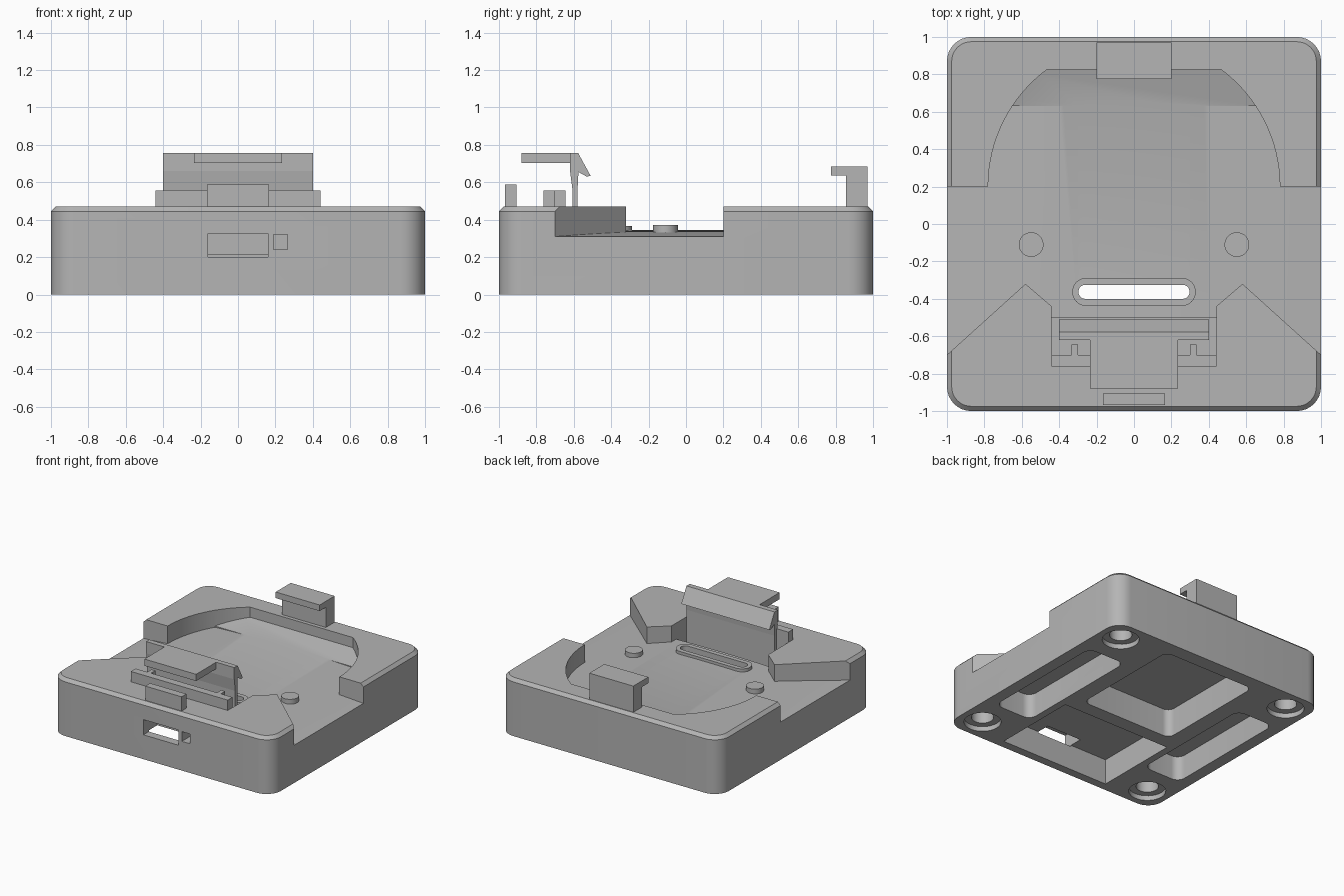
import bpy, bmesh, math
from mathutils import Vector

if "Cube" in bpy.data.objects:
    bpy.data.objects.remove(bpy.data.objects["Cube"])

plastic = bpy.data.materials.new("grey_plastic")
plastic.diffuse_color = (0.46, 0.46, 0.46, 1)
plastic.use_nodes = True
plastic.node_tree.nodes["Principled BSDF"].inputs["Base Color"].default_value = plastic.diffuse_color

# Which 3D axes take profile u, profile v and the extrusion
AXES = {"z": lambda u, v, w: (u, v, w),
        "x": lambda u, v, w: (w, u, v),
        "y": lambda u, v, w: (u, w, v)}


def prism(name, pts, lo, hi, axis="z"):
    """Extrude a closed 2D profile along an axis."""
    bm = bmesh.new()
    put = AXES[axis]
    a = [bm.verts.new(put(u, v, lo)) for u, v in pts]
    b = [bm.verts.new(put(u, v, hi)) for u, v in pts]
    bm.faces.new(a)
    bm.faces.new(b)
    n = len(pts)
    for i in range(n):
        bm.faces.new((a[i], a[(i + 1) % n], b[(i + 1) % n], b[i]))
    bmesh.ops.recalc_face_normals(bm, faces=bm.faces)
    me = bpy.data.meshes.new(name)
    bm.to_mesh(me)
    bm.free()
    ob = bpy.data.objects.new(name, me)
    bpy.context.collection.objects.link(ob)
    me.materials.append(plastic)
    return ob


def rect(x0, x1, y0, y1, r=0.0, seg=8):
    """Rectangle outline with optional rounded corners."""
    if r == 0:
        return [(x0, y0), (x1, y0), (x1, y1), (x0, y1)]
    pts = []
    for cx, cy, a0 in ((x1 - r, y1 - r, 0), (x0 + r, y1 - r, 90),
                       (x0 + r, y0 + r, 180), (x1 - r, y0 + r, 270)):
        for i in range(seg + 1):
            a = math.radians(a0 + 90 * i / seg)
            pts.append((cx + r * math.cos(a), cy + r * math.sin(a)))
    return pts


def circle(cx, cy, r, n=32):
    return [(cx + r * math.cos(2 * math.pi * i / n),
             cy + r * math.sin(2 * math.pi * i / n)) for i in range(n)]


def boolean(ob, *others, op="DIFFERENCE"):
    """Apply booleans one by one and delete the helpers."""
    for other in others:
        m = ob.modifiers.new("cut", "BOOLEAN")
        m.operation, m.object, m.solver = op, other, "EXACT"
        bpy.context.view_layer.objects.active = ob
        bpy.ops.object.modifier_apply(modifier=m.name)
        bpy.data.objects.remove(other)


def smooth(ob):
    bpy.ops.object.select_all(action="DESELECT")
    ob.select_set(True)
    bpy.context.view_layer.objects.active = ob
    bpy.ops.object.shade_smooth_by_angle(angle=math.radians(25))


# Base block with rounded corners and a chamfered top rim
TOP = 0.47
base = prism("base", rect(-1, 1, -1, 1, 0.13), 0, TOP)
bm = bmesh.new()
bm.from_mesh(base.data)
rim = [e for e in bm.edges if all(v.co.z > TOP - 0.001 for v in e.verts)]
bmesh.ops.bevel(bm, geom=rim, offset=0.025, segments=1, affect="EDGES")
bm.to_mesh(base.data)
bm.free()

# Cradle recess: rounded back, open sides, wedge-shaped front shoulders
R, CY = 0.78, 0.2
a_end = math.asin((0.825 - CY) / R)
half = [(0.44, -0.7), (0.44, -0.44), (0.58, -0.32), (1.1, -0.79), (1.1, CY)]
half += [(R * math.cos(a_end * i / 16), CY + R * math.sin(a_end * i / 16))
         for i in range(17)]
recess = prism("recess", half + [(-x, y) for x, y in reversed(half)], 0.24, 0.7)

# Slightly crowned floor and a ramp at the back are kept out of the cutter
arch = [(-1.2 + 0.1 * i, 0.345 - 0.035 * (-1.2 + 0.1 * i) ** 2) for i in range(25)]
crown = prism("crown", arch + [(1.2, 0.1), (-1.2, 0.1)], -1.2, 1.2, "y")
ramp = prism("ramp", [(0.63, 0.15), (0.63, 0.34), (0.9, 0.405), (0.9, 0.15)],
             -1.15, 1.15, "x")
boolean(recess, crown, ramp)
boolean(base, recess)

# Pocket for the spring latch
boolean(base, prism("latch_pocket", rect(-0.44, 0.44, -0.7, -0.5), 0.27, 0.7))

# Underside pockets
boolean(base,
        prism("back_pocket", rect(-0.42, 0.42, -0.09, 0.88, 0.06), -0.1, 0.23),
        prism("front_pocket", rect(-0.5, 0.5, -0.93, -0.21), -0.1, 0.21))
for s in (-1, 1):
    x0, x1 = sorted((s * 0.56, s * 0.9))
    boolean(base, prism("side_pocket", rect(x0, x1, -0.55, 0.55, 0.07), -0.1, 0.2))
    # Stepped foot holes
    for t in (-1, 1):
        boolean(base,
                prism("foot_recess", circle(s * 0.81, t * 0.81, 0.14), -0.1, 0.04),
                prism("foot_hole", circle(s * 0.81, t * 0.81, 0.085), -0.1, 0.22))

# Front connector opening, small switch opening, long slot through the floor
slot = rect(-0.297, 0.297, -0.4, -0.325, 0.037)
boolean(base,
        prism("connector_opening", rect(-0.16, 0.16, -1.1, -0.82), 0.2, 0.325),
        prism("switch_opening", rect(0.19, 0.265, -1.1, -0.84), 0.24, 0.32),
        prism("slot_cut", slot, 0.1, 0.6))
smooth(base)

# Raised rim around the slot
slot_rim = prism("slot_rim", rect(-0.33, 0.33, -0.438, -0.288, 0.074), 0.3, 0.367)
boolean(slot_rim, prism("rim_cut", slot, 0.1, 0.6))
smooth(slot_rim)

# Locating pegs
for s, side in ((-1, "left"), (1, "right")):
    smooth(prism(side + "_peg", circle(s * 0.55, -0.11, 0.066), 0.3, 0.372))

# Stop bar in front of the latch, with two small tabs
prism("stop_bar", rect(-0.44, 0.44, -0.762, -0.7), TOP - 0.01, 0.555)
for s, side in ((-1, "left"), (1, "right")):
    x0, x1 = sorted((s * 0.30, s * 0.335))
    prism(side + "_stop_tab", rect(x0, x1, -0.705, -0.645), 0.265, 0.555)

# Front guard
prism("front_guard", rect(-0.165, 0.165, -0.968, -0.905), TOP - 0.01, 0.587)

# Spring latch: thin stem with hooked head, and a thumb plate
latch = [(-0.62, 0.757), (-0.577, 0.757), (-0.51, 0.635), (-0.53, 0.63),
         (-0.575, 0.655), (-0.58, 0.56), (-0.58, 0.265), (-0.607, 0.265),
         (-0.607, 0.56), (-0.62, 0.66)]
prism("latch", latch, -0.4, 0.4, "x")
prism("thumb_plate", rect(-0.235, 0.235, -0.88, -0.61), 0.702, 0.757)

# Fixed hook at the back
prism("back_hook", [(0.855, TOP - 0.01), (0.97, TOP - 0.01), (0.97, 0.685),
                    (0.775, 0.685), (0.775, 0.635), (0.855, 0.635)],
      -0.2, 0.2, "x")
